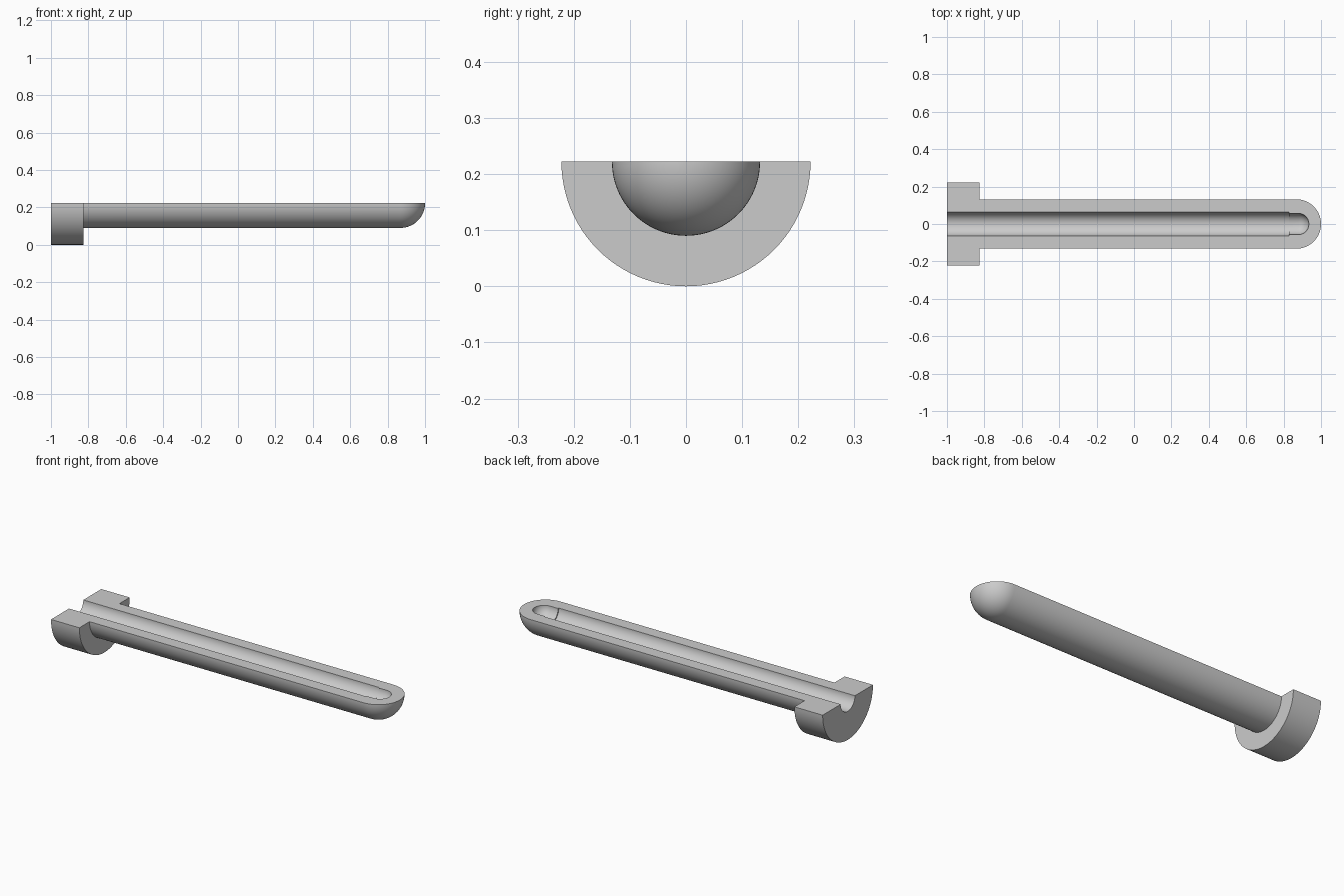
import bpy
import bmesh
from math import sin, cos, pi, radians

cube = bpy.data.objects.get("Cube")
if cube:
    bpy.data.objects.remove(cube, do_unlink=True)

AXIS_Z = 0.222      # height of the flat cut plane
FLANGE_R = 0.222
SHAFT_R = 0.132
BORE_R = 0.063
TIP_BORE_R = 0.057
SEGMENTS = 48

grey = bpy.data.materials.new("plain grey")
grey.use_nodes = True
colour = (0.6, 0.6, 0.6, 1)
grey.diffuse_color = colour
grey.node_tree.nodes["Principled BSDF"].inputs["Base Color"].default_value = colour


def round_end(tip, radius, steps=16):
    """Quarter circle from the wall to the tip on the axis, as (x, radius)."""
    return [(tip - radius + radius * sin(pi / 2 * i / steps),
             radius * cos(pi / 2 * i / steps)) for i in range(steps + 1)]


# Wall section: flange, shaft, domed tip, then back along the stepped bore
section = [(-1, BORE_R), (-1, FLANGE_R), (-0.825, FLANGE_R), (-0.825, SHAFT_R)]
section += round_end(1, SHAFT_R)
section += reversed(round_end(0.935, TIP_BORE_R))
section += [(0.83, TIP_BORE_R), (0.83, BORE_R)]

# Sweep the section through half a turn below the cut plane
bm = bmesh.new()
rings = []
for s in range(SEGMENTS + 1):
    a = pi * s / SEGMENTS
    rings.append([bm.verts.new((x, r * cos(a), AXIS_Z - r * sin(a)))
                  for x, r in section])
count = len(section)
for a, b in zip(rings, rings[1:]):
    for i in range(count):
        j = (i + 1) % count
        bm.faces.new((a[i], a[j], b[j], b[i]))

# Flat cut faces on both sides
bm.faces.new(rings[0])
bm.faces.new(rings[-1])
bmesh.ops.remove_doubles(bm, verts=bm.verts, dist=1e-5)
bmesh.ops.dissolve_degenerate(bm, edges=bm.edges, dist=1e-5)
bmesh.ops.recalc_face_normals(bm, faces=bm.faces)

mesh = bpy.data.meshes.new("half_sleeve")
bm.to_mesh(mesh)
bm.free()
mesh.materials.append(grey)
sleeve = bpy.data.objects.new("half_sleeve", mesh)
bpy.context.collection.objects.link(sleeve)

# Smooth curved walls with crisp rims
bpy.ops.object.select_all(action="DESELECT")
sleeve.select_set(True)
bpy.context.view_layer.objects.active = sleeve
bpy.ops.object.shade_smooth_by_angle(angle=radians(30))
